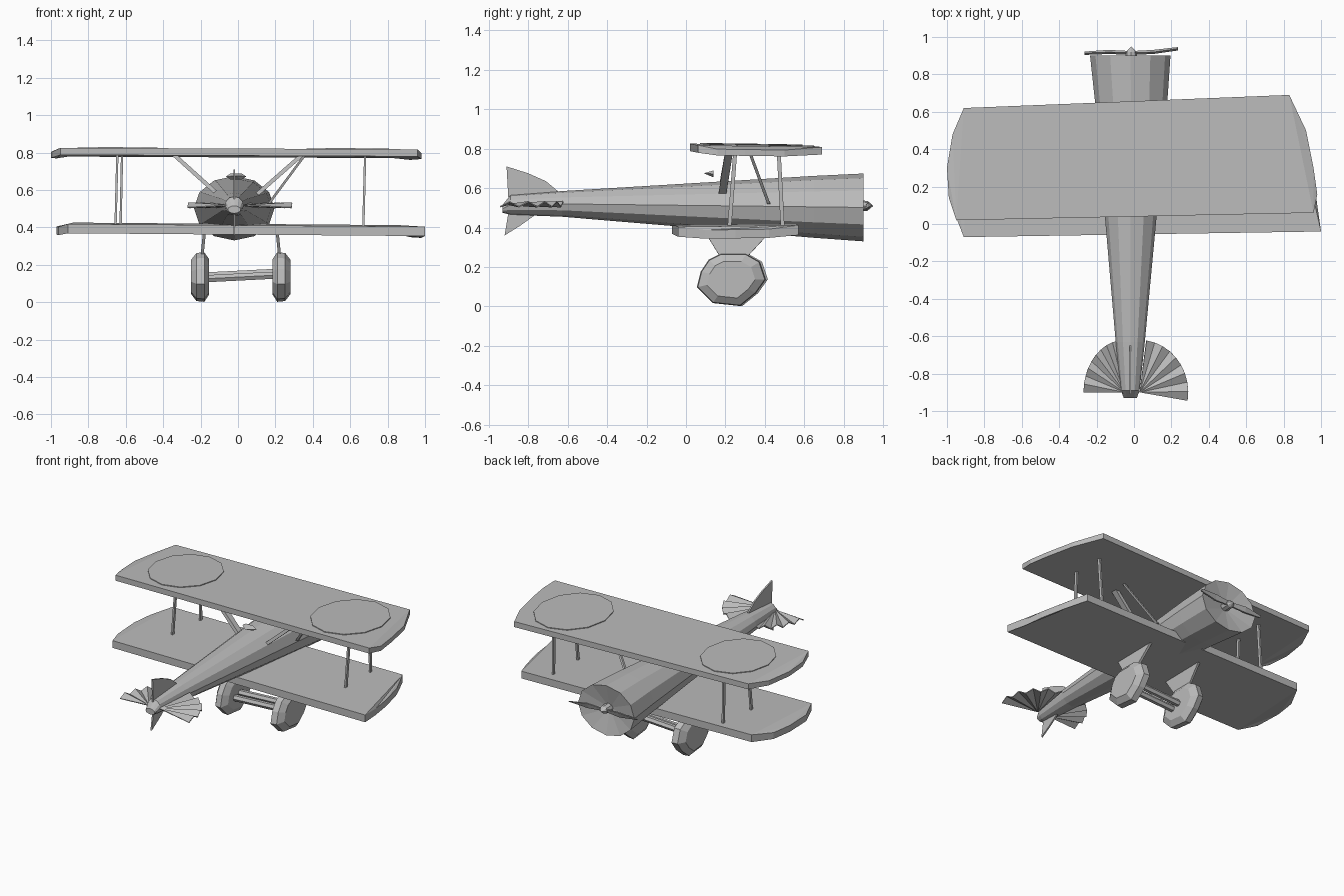
import bpy, bmesh, math
from mathutils import Vector

cube = bpy.data.objects.get("Cube")
if cube:
    bpy.data.objects.remove(cube, do_unlink=True)

GREY = (0.5, 0.5, 0.5, 1)
grey = bpy.data.materials.new("plain grey")
grey.use_nodes = True
grey.diffuse_color = GREY
grey.node_tree.nodes["Principled BSDF"].inputs["Base Color"].default_value = GREY


def finish(name, bm, solid=0):
    bmesh.ops.recalc_face_normals(bm, faces=bm.faces)
    mesh = bpy.data.meshes.new(name)
    bm.to_mesh(mesh)
    bm.free()
    mesh.materials.append(grey)
    ob = bpy.data.objects.new(name, mesh)
    bpy.context.collection.objects.link(ob)
    if solid:
        mod = ob.modifiers.new("thickness", 'SOLIDIFY')
        mod.thickness = solid
        mod.offset = 0
    return ob


def sheet(name, faces, solid=0.006):
    bm = bmesh.new()
    for f in faces:
        bm.faces.new([bm.verts.new(p) for p in f])
    bmesh.ops.remove_doubles(bm, verts=bm.verts, dist=0.0001)
    finish(name, bm, solid)


def loft(name, rings, tips=(None, None)):
    """Skin a list of rings; each end is capped flat or drawn to a tip point."""
    bm = bmesh.new()
    rows = [[bm.verts.new(p) for p in ring] for ring in rings]
    n = len(rows[0])
    for a, b in zip(rows, rows[1:]):
        for i in range(n):
            j = (i + 1) % n
            bm.faces.new((a[i], a[j], b[j], b[i]))
    for row, tip in zip((rows[0], rows[-1]), tips):
        if tip is None:
            bm.faces.new(row)
        else:
            t = bm.verts.new(tip)
            for i in range(n):
                bm.faces.new((row[i], row[(i + 1) % n], t))
    return finish(name, bm)


def oval(x, y, z, rx, rz, n=12):
    return [(x + rx * math.cos(math.tau * i / n), y, z + rz * math.sin(math.tau * i / n))
            for i in range(n)]


def bar(name, a, b, wx, wy):
    ring = [(-wx, -wy), (wx, -wy), (wx, wy), (-wx, wy)]
    loft(name, [[(p[0] + u, p[1] + v, p[2]) for u, v in ring] for p in (a, b)])


def wing(name, left, right, z_top, roll, pitch, thick):
    """left and right are tip outlines from leading edge to trailing edge."""
    bm = bmesh.new()

    def layer(under):
        def point(x, y, outer):
            z = z_top + roll * x + pitch * y
            if under:
                z -= thick + (0.012 if outer else 0)
            elif outer:
                z -= 0.018
            return bm.verts.new((x, y, z))
        sides = [[point(x, y, 0 < i < len(s) - 1) for i, (x, y) in enumerate(s)]
                 for s in (left, right)]
        l, r = sides
        bm.faces.new((l[0], r[0], r[-1], l[-1]))
        tips = [bm.faces.new(s) for s in sides]
        return l[::-1] + r, tips

    (top, t1), (low, t2) = layer(False), layer(True)
    n = len(top)
    for i in range(n):
        j = (i + 1) % n
        bm.faces.new((top[i], top[j], low[j], low[i]))
    bmesh.ops.triangulate(bm, faces=t1 + t2)
    finish(name, bm)


# Wings
wing("upper_wing",
     [(-.91, .62), (-.97, .48), (-1, .3), (-.99, .14), (-.95, .02)],
     [(.83, .69), (.92, .5), (.96, .3), (.98, .16), (.96, .06)],
     .822, -.004, -.015, .038)
wing("lower_wing",
     [(-.88, .54), (-.95, .4), (-.97, .25), (-.96, .06), (-.91, -.07)],
     [(.86, .57), (.92, .42), (.96, .25), (.98, .1), (1, -.04)],
     .412, -.008, .012, .05)

# Thin round panels on the upper wing
for name, cx, cy, rx, ry in (("left_panel", .6, .37, .24, .28), ("right_panel", -.63, .33, .23, .26)):
    rings = [[(x, y, h + .822 - .004 * x - .015 * y) for x, y in
              [(cx + rx * math.cos(math.tau * i / 12), cy + ry * math.sin(math.tau * i / 12))
               for i in range(12)]] for h in (-.002, .005)]
    loft(name, rings)

# Fuselage with a slightly dished nose
loft("fuselage",
     [oval(-.02, -.93, .495, .035, .02), oval(-.02, -.89, .515, .05, .05),
      oval(-.02, -.63, .52, .078, .065), oval(-.015, .65, .505, .193, .157),
      oval(-.02, .9, .502, .215, .172)],
     (None, (-.02, .86, .505)))

# Propeller: hub and two twisted blades
loft("propeller_hub", [oval(-.015, .85, .51, .035, .03, 8), oval(-.015, .92, .51, .03, .025, 8)],
     (None, (-.015, .95, .51)))
for side in (-1, 1):
    def blade(d, w, y, t):
        x = -.015 + side * d
        return [(x, y - t, .51 - w), (x, y + t, .51 - w), (x, y + t + .01, .51 + w), (x, y - t + .01, .51 + w)]
    loft("propeller_blade", [blade(.01, .01, .91, .005), blade(.12, .018, .915, .006),
                             blade(.25, .004, .92 + side * .012, .004)])

# Pleated fan tailplanes
for side, cx, rx, start in ((-1, -.05, .22, 0), (1, .03, .26, -9)):
    arc = []
    for i in range(10):
        a = math.radians(start + (82 - start) * i / 9)
        arc.append((cx + side * rx * math.cos(a), -.9 + .28 * math.sin(a),
                    .517 + (.014 if i % 2 else -.012)))
    sheet("tailplane", [((cx, -.9, .517), p, q) for p, q in zip(arc, arc[1:])])

# Tail fins
for name, outline in (
        ("upper_fin", [(-.9, .53), (-.91, .71), (-.8, .675), (-.71, .635), (-.65, .585), (-.66, .55)]),
        ("lower_fin", [(-.9, .48), (-.92, .36), (-.84, .41), (-.77, .46)])):
    sheet(name, [[(-.02, y, z) for y, z in outline]], .01)

# Struts between the wings
for top, foot in (((-.645, .25, .79), (-.655, .22, .4)), ((-.62, .47, .79), (-.628, .49, .4)),
                  ((.68, .25, .79), (.67, .22, .4)), ((.68, .47, .79), (.67, .49, .4))):
    bar("wing_strut", top, foot, .006, .01)

# Struts between the body and upper wing
bar("cabin_strut_right", (-.35, .22, .795), (-.1, .18, .57), .016, .02)
bar("cabin_strut_left", (.35, .22, .795), (.06, .18, .54), .016, .02)
bar("cabin_front_strut_left", (.36, .32, .79), (.16, .42, .52), .008, .008)

# Small faceted windscreen
loft("windscreen", [oval(-.01, .14, .672, .055, .02, 6)], (None, (-.01, .09, .675)))

# Landing gear: faceted wheel covers, legs and axle
profile = [(-.17, -.04), (-.15, .04), (-.11, .1), (-.05, .13), (.08, .13),
           (.15, .09), (.18, 0), (.13, -.07), (.05, -.135), (-.09, -.12)]
for side, cx, cy in ((-1, -.2, .235), (1, .23, .225)):
    rings = [[(cx + side * d, cy + y * s, .137 + z * s) for y, z in profile]
             for d, s in ((-.045, .72), (-.02, 1), (.022, .97), (.05, .7))]
    loft("wheel_cover", rings)
    leg = [(.1, .37), (.42, .37), (.3, .24), (.18, .24)]
    sheet("gear_leg", [[(cx - side * .02 + side * (.37 - z) * .1, y, z) for y, z in leg]], .016)
for y, z in ((.19, .135), (.245, .15)):
    loft("axle", [[(x, y + .022 * math.cos(math.tau * i / 6), z + rise + .022 * math.sin(math.tau * i / 6))
                   for i in range(6)] for x, rise in ((-.18, -.01), (.21, .01))])
